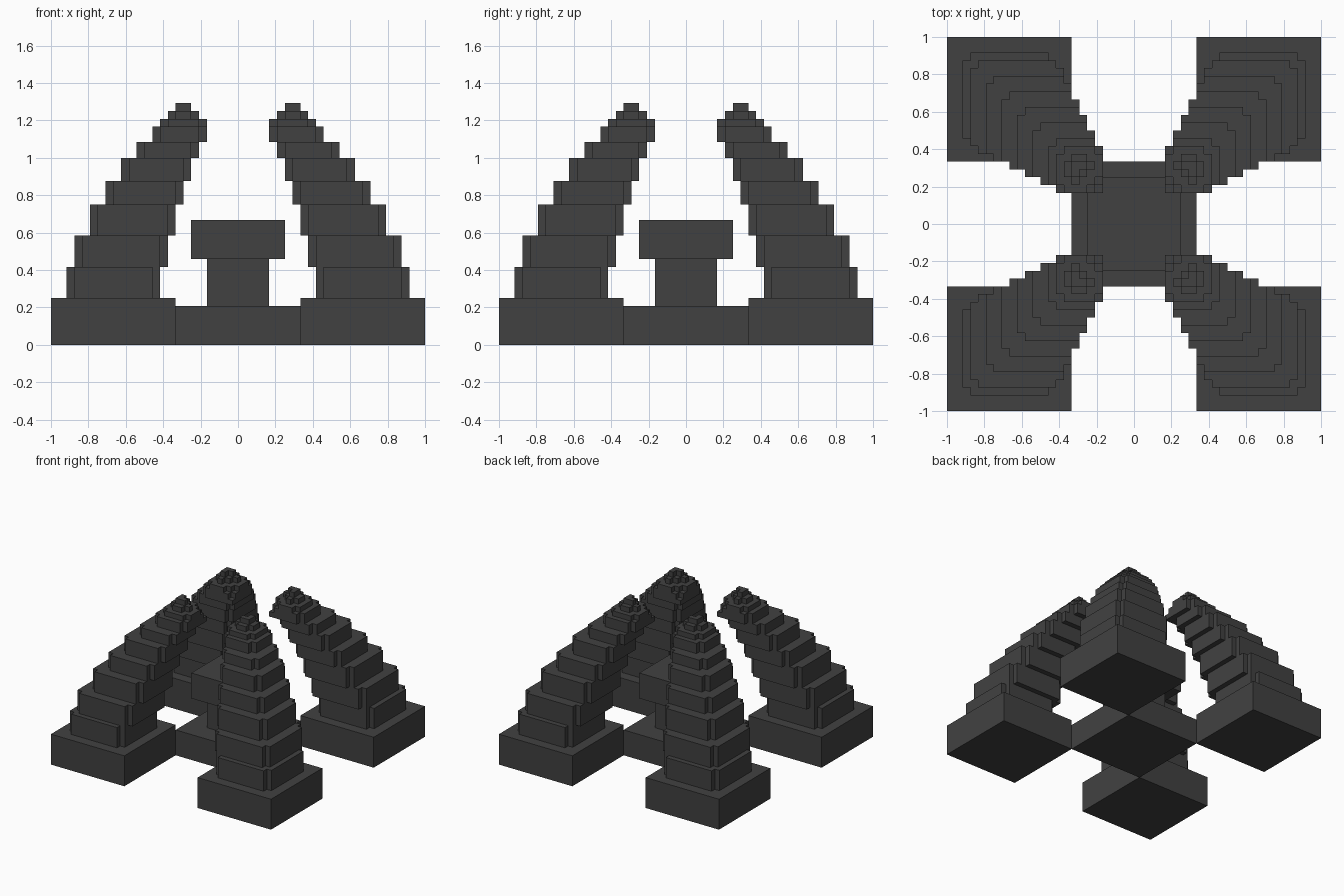
import bpy
import bmesh

if "Cube" in bpy.data.objects:
    bpy.data.objects.remove(bpy.data.objects["Cube"], do_unlink=True)

U = 1 / 24  # block grid step

stone = bpy.data.materials.new("dark grey stone")
stone.use_nodes = True
COLOUR = (0.053, 0.053, 0.053, 1)
stone.diffuse_color = COLOUR
bsdf = stone.node_tree.nodes["Principled BSDF"]
bsdf.inputs["Base Color"].default_value = COLOUR
bsdf.inputs["Roughness"].default_value = 0.9


def slab(name, outline, z0, z1, mirrored=False):
    """Extrude an outline given in grid steps from z0 to z1."""
    bm = bmesh.new()
    base = bm.faces.new([bm.verts.new((x * U, y * U, z0 * U)) for x, y in outline])
    top = bmesh.ops.extrude_face_region(bm, geom=[base])["geom"]
    verts = [v for v in top if isinstance(v, bmesh.types.BMVert)]
    bmesh.ops.translate(bm, verts=verts, vec=(0, 0, (z1 - z0) * U))
    bmesh.ops.recalc_face_normals(bm, faces=bm.faces)
    mesh = bpy.data.meshes.new(name)
    bm.to_mesh(mesh)
    bm.free()
    mesh.materials.append(stone)
    ob = bpy.data.objects.new(name, mesh)
    bpy.context.collection.objects.link(ob)
    if mirrored:
        mod = ob.modifiers.new("four corners", "MIRROR")
        mod.use_axis = (True, True, False)
        mod.use_mirror_merge = False
    return ob


def square(a, b):
    return [(a, a), (b, a), (b, b), (a, b)]


def stepped(a, b, inner, outer):
    """Square with a staircase of inner steps at its inward corner
    and notches of size outer at the other three."""
    pts = []
    if inner:
        pts.append((a, a + inner))
        for i in range(1, inner + 1):
            pts.append((a + i, a + inner - i + 1))
            pts.append((a + i, a + inner - i))
    else:
        pts.append((a, a))
    n = outer
    if n:
        pts += [(b - n, a), (b - n, a + n), (b, a + n),
                (b, b - n), (b - n, b - n), (b - n, b),
                (a + n, b), (a + n, b - n), (a, b - n)]
    else:
        pts += [(b, a), (b, b), (a, b)]
    # drop a doubled closing point where staircase and notch meet
    return [p for i, p in enumerate(pts) if p != pts[i - 1]]


# Centre: base, pillar and cap
slab("centre_base", square(-8, 8), 0, 5)
slab("centre_pillar", square(-4, 4), 5, 11)
slab("centre_cap", square(-6, 6), 11, 16)

# Corner feet
slab("tower_foot", square(8, 24), 0, 6, True)

# Leaning tower tiers: near edge, far edge, bottom, top, inner steps, outer notch
tiers = [
    (10, 22, 6, 10, 1, 1),
    (9, 21, 10, 14, 1, 1),
    (8, 19, 14, 18, 1, 1),
    (7, 17, 18, 21, 1, 1),
    (6, 15, 21, 24, 1, 1),
    (5, 13, 24, 26, 1, 1),
    (4, 11, 26, 27, 0, 1),
    (4, 11, 27, 28, 1, 1),
    (4, 10, 28, 29, 2, 1),
    (5, 9, 29, 30, 2, 1),
    (6, 8, 30, 31, 1, 0),
]
for i, (a, b, z0, z1, inner, outer) in enumerate(tiers, 1):
    slab(f"tower_tier_{i}", stepped(a, b, inner, outer), z0, z1, True)
